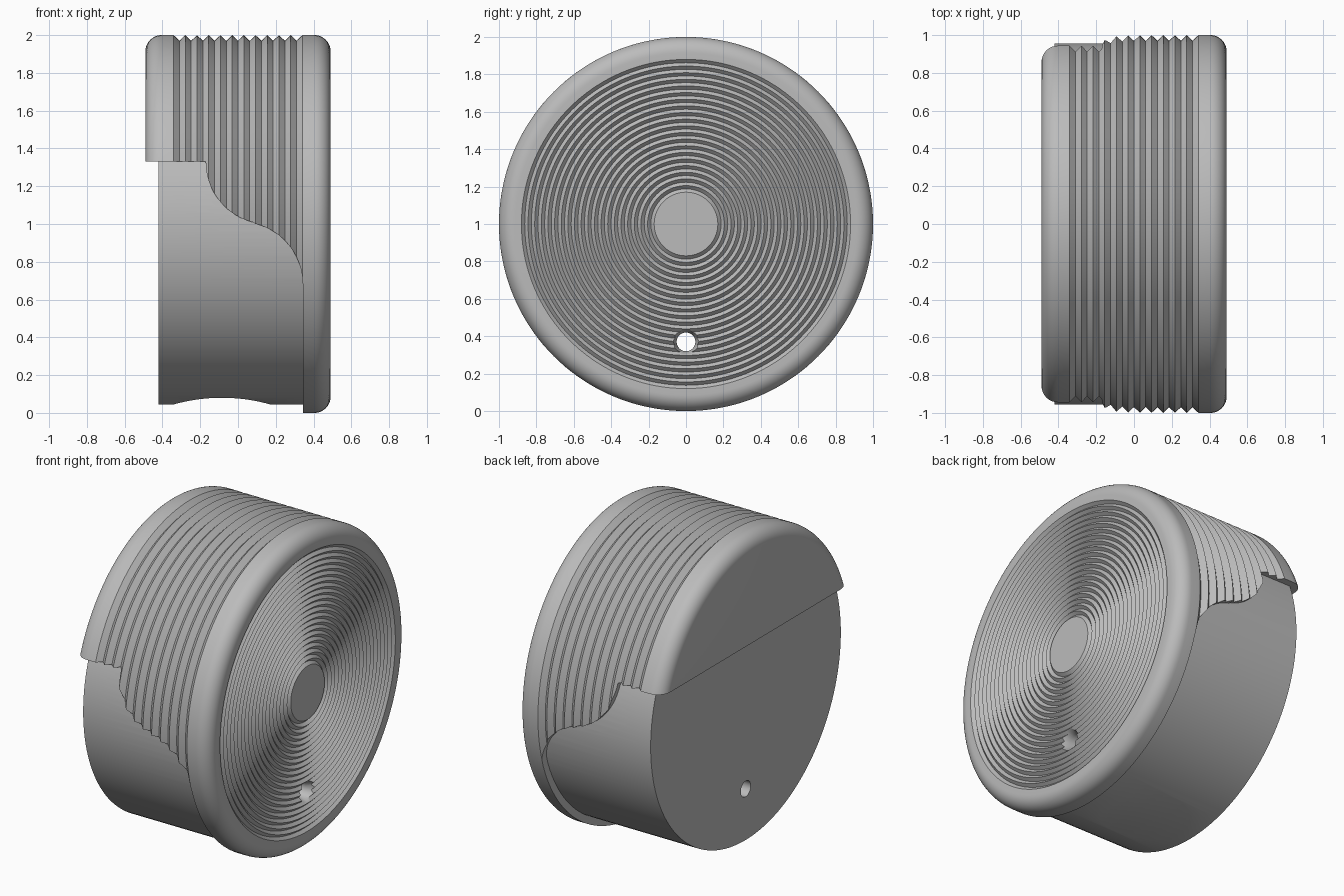
import bpy, bmesh
from math import sin, cos, pi, radians
from mathutils import Matrix, Vector

if "Cube" in bpy.data.objects:
    bpy.data.objects.remove(bpy.data.objects["Cube"], do_unlink=True)

grey = bpy.data.materials.new("plain grey")
grey.use_nodes = True
grey.diffuse_color = (0.5, 0.5, 0.5, 1)
grey.node_tree.nodes["Principled BSDF"].inputs["Base Color"].default_value = (0.5, 0.5, 0.5, 1)


def finish(bm, name):
    bmesh.ops.remove_doubles(bm, verts=bm.verts, dist=1e-5)
    bmesh.ops.recalc_face_normals(bm, faces=bm.faces)
    mesh = bpy.data.meshes.new(name)
    bm.to_mesh(mesh)
    bm.free()
    mesh.materials.append(grey)
    obj = bpy.data.objects.new(name, mesh)
    bpy.context.collection.objects.link(obj)
    return obj


def lathe(name, profile, height=1.0, steps=144):
    """Spin an (x, radius) profile around a line along x."""
    bm = bmesh.new()
    verts = [bm.verts.new((x, 0, height + r)) for x, r in profile]
    edges = [bm.edges.new(pair) for pair in zip(verts, verts[1:])]
    bmesh.ops.spin(bm, geom=verts + edges, cent=(0, 0, height), axis=(1, 0, 0),
                   angle=2 * pi, steps=steps)
    return finish(bm, name)


def arc(cx, cz, r, start, end, n=10):
    angles = [radians(start + (end - start) * i / n) for i in range(n + 1)]
    return [(cx + r * cos(a), cz + r * sin(a)) for a in angles]


def combine(target, tool, operation):
    mod = target.modifiers.new(operation.lower(), 'BOOLEAN')
    mod.operation = operation
    mod.solver = 'EXACT'
    mod.object = tool
    tool.hide_render = True
    bpy.context.view_layer.objects.active = target
    bpy.ops.object.modifier_apply(modifier=mod.name)
    bpy.data.objects.remove(tool, do_unlink=True)


# Outer shell: rounded edges, V grooves round the rim and rings on the face
EDGE, FILLET, PITCH, GROOVES = 0.49, 0.085, 0.062, 11
profile = [(-EDGE, 0)] + arc(-EDGE + FILLET, 1 - FILLET, FILLET, 180, 90)
first = -PITCH * GROOVES / 2
for i in range(GROOVES):
    profile += [(first + i * PITCH, 1), (first + (i + 0.5) * PITCH, 0.97)]
profile += [(-first, 1)] + arc(EDGE - FILLET, 1 - FILLET, FILLET, 90, 0)
OUTER, INNER, RINGS = 0.88, 0.17, 20
ring = (OUTER - INNER) / RINGS
for i in range(RINGS):
    profile += [(EDGE, OUTER - i * ring), (EDGE - ring / 2, OUTER - (i + 0.5) * ring)]
profile += [(EDGE, INNER), (EDGE, 0)]
body = lathe("grooved_drum", profile)

# Cut the lower part of the shell away along a flowing S edge
outline = [(-0.8, -0.2), (-0.8, 1.33)]
outline += arc(0.16, 1.33, 0.331, 180, 257, 20)
outline += arc(0.012, 0.68, 0.331, 77, 0, 20)
outline += [(0.343, -0.2)]
bm = bmesh.new()
face = bm.faces.new([bm.verts.new((x, -1.3, z)) for x, z in outline])
side = bmesh.ops.extrude_face_region(bm, geom=[face])
bmesh.ops.translate(bm, vec=Vector((0, 2.6, 0)),
                    verts=[g for g in side["geom"] if isinstance(g, bmesh.types.BMVert)])
combine(body, finish(bm, "shell_cutter"), 'DIFFERENCE')

# Inner drum
drum = lathe("inner_drum", [(-0.42, 0), (-0.42, 0.955), (0.4, 0.955), (0.4, 0)])
combine(body, drum, 'UNION')

# Shallow scoop under the drum
bm = bmesh.new()
bmesh.ops.create_cone(bm, cap_ends=True, segments=200, radius1=0.946, radius2=0.946, depth=1.2,
                      matrix=Matrix.Translation((-0.085, 0, -0.866)) @ Matrix.Rotation(pi / 2, 4, 'X'))
combine(body, finish(bm, "scoop_cutter"), 'DIFFERENCE')

# Through hole, flared at the ringed face
hole = lathe("hole_cutter", [(-0.8, 0), (-0.8, 0.05), (0.44, 0.05), (0.5, 0.073), (0.5, 0)],
             height=0.37, steps=40)
combine(body, hole, 'DIFFERENCE')

bpy.ops.object.select_all(action='DESELECT')
body.select_set(True)
bpy.context.view_layer.objects.active = body
bpy.ops.object.shade_smooth_by_angle(angle=radians(30))
